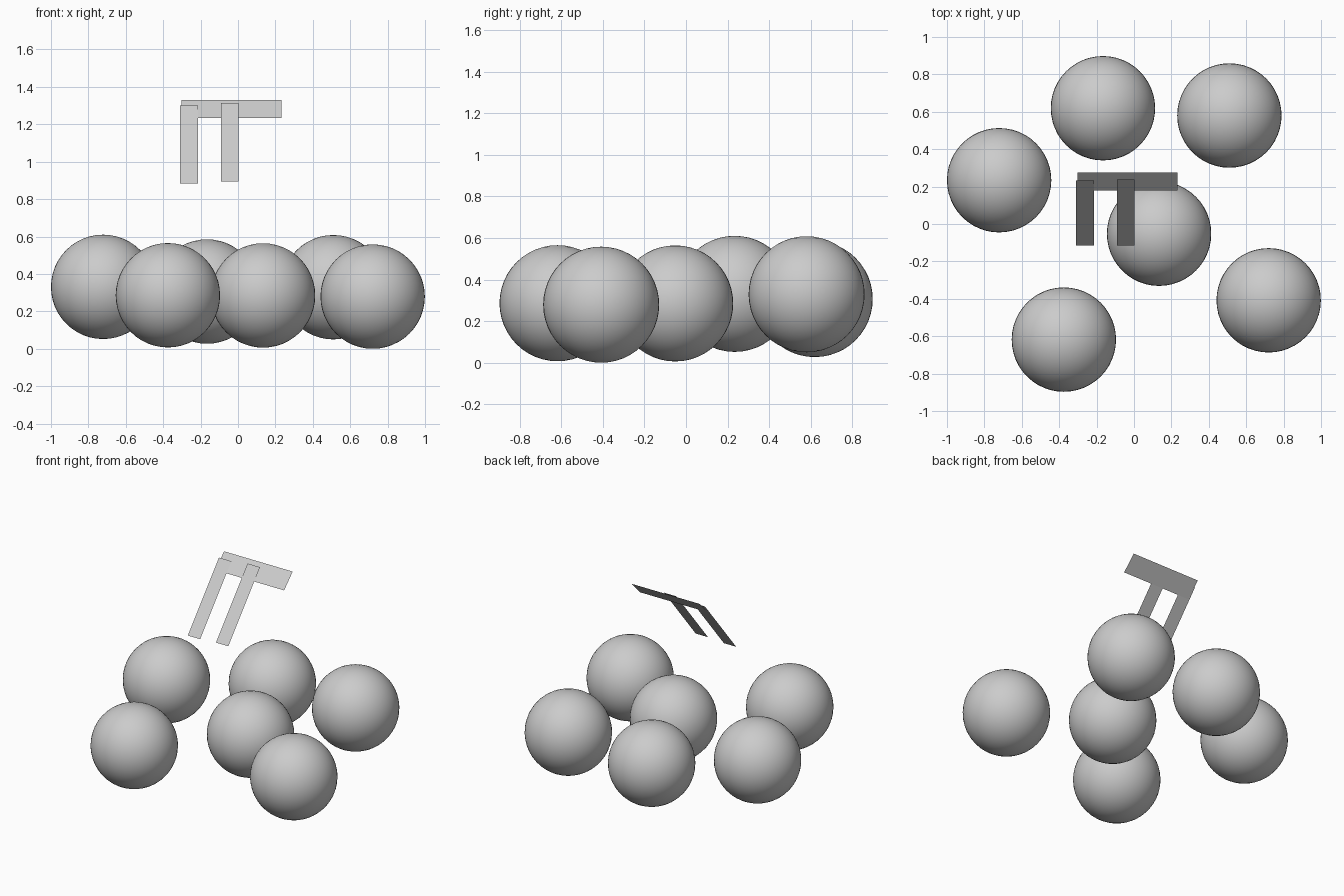
import bpy, bmesh

if "Cube" in bpy.data.objects:
    bpy.data.objects.remove(bpy.data.objects["Cube"])

RADIUS = 0.279


def finish(bm, name, smooth=False):
    mesh = bpy.data.meshes.new(name)
    bm.to_mesh(mesh)
    bm.free()
    obj = bpy.data.objects.new(name, mesh)
    bpy.context.collection.objects.link(obj)
    for p in mesh.polygons:
        p.use_smooth = smooth
    return obj


def ball(name, centre):
    bm = bmesh.new()
    bmesh.ops.create_uvsphere(bm, u_segments=48, v_segments=24, radius=RADIUS)
    bmesh.ops.translate(bm, verts=bm.verts, vec=centre)
    finish(bm, name, smooth=True)


def strip(name, x0, x1, low, high):
    """Flat paper-thin strip between a low and a high (y, z) edge."""
    bm = bmesh.new()
    corners = [(x0, *low), (x1, *low), (x1, *high), (x0, *high)]
    bm.faces.new([bm.verts.new(c) for c in corners])
    finish(bm, name)


# Scattered smooth balls
centres = [
    (-0.721, 0.234, 0.331),
    (-0.166, 0.619, 0.306),
    (0.510, 0.580, 0.329),
    (0.134, -0.052, 0.285),
    (0.720, -0.408, 0.279),
    (-0.375, -0.618, 0.286),
]
for i, c in enumerate(centres, 1):
    ball(f"ball_{i}", c)

# Tilted flat crossbar with two hanging strips in front of it
strip("crossbar", -0.301, 0.233, (0.180, 1.235), (0.275, 1.331))
strip("left_strip", -0.311, -0.215, (-0.114, 0.884), (0.233, 1.300))
strip("right_strip", -0.092, 0.004, (-0.114, 0.893), (0.238, 1.315))
